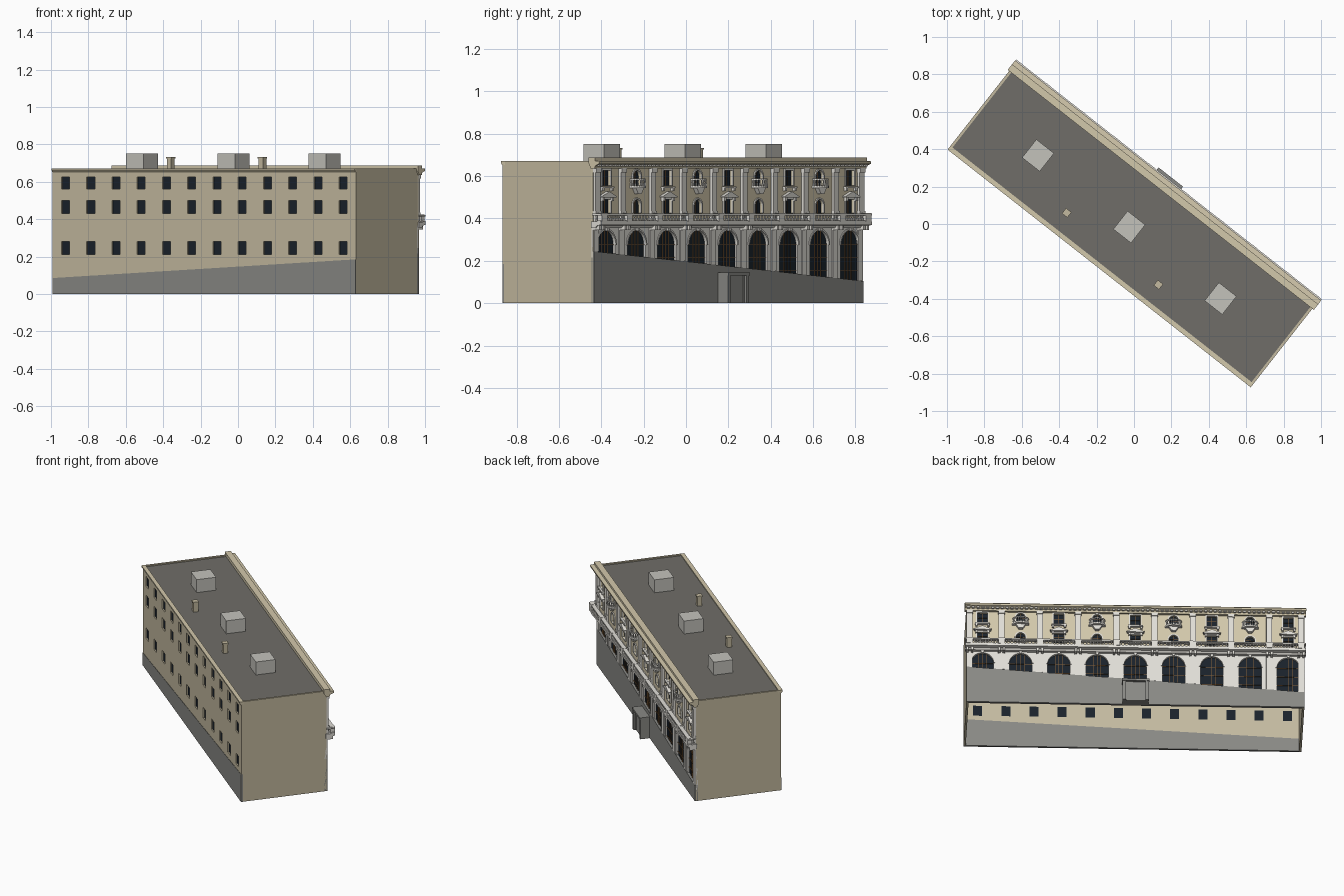
import bpy, bmesh
from math import sin, cos, pi, radians, sqrt
from mathutils import Matrix, Vector

if "Cube" in bpy.data.objects:
    bpy.data.objects.remove(bpy.data.objects["Cube"])

# Local frame: u = along the building, v = towards the decorated facade, z = up
TURN = Matrix.Rotation(radians(-38.1), 4, 'Z')
L, VB, VF, PITCH = 1.03, -0.292, 0.25, 0.233
COL = dict(tan=(.55, .49, .35), cream=(.65, .58, .41), stone=(.75, .73, .68), plinth=(.25, .25, .235),
           roof=(.16, .155, .14), glass=(.01, .016, .024), bar=(.22, .11, .04), unit=(.55, .54, .5))
mats = {}
for k, c in COL.items():
    mats[k] = bpy.data.materials.new(k)
    mats[k].diffuse_color = (*c, 1)
parts = {}


def part(name, mat):
    return parts.setdefault(name, (bmesh.new(), mat))[0]


def extrude(bm, pts, vec):
    a = [bm.verts.new(p) for p in pts]
    b = [bm.verts.new(Vector(p) + Vector(vec)) for p in pts]
    bm.faces.new(a)
    bm.faces.new(b[::-1])
    for i in range(len(a)):
        j = (i + 1) % len(a)
        bm.faces.new((a[i], b[i], b[j], a[j]))


def box(bm, u0, u1, v0, v1, z0, z1):
    extrude(bm, [(u0, v0, z0), (u1, v0, z0), (u1, v1, z0), (u0, v1, z0)], (0, 0, z1 - z0))


def along(bm, prof, u0=-L, u1=L):
    extrude(bm, [(u0, v, z) for v, z in prof], (u1 - u0, 0, 0))


def slab(bm, loop, v0, v1):
    extrude(bm, [(u, v0, z) for u, z in loop], (0, v1 - v0, 0))


def panel(bm, loops, v0, v1):
    # wall sheet with holes, filled from a flat curve
    cu = bpy.data.curves.new("tmp", 'CURVE')
    cu.dimensions, cu.fill_mode, cu.extrude = '2D', 'BOTH', (v1 - v0) / 2
    for lp in loops:
        s = cu.splines.new('POLY')
        s.points.add(len(lp) - 1)
        for p, (x, y) in zip(s.points, lp):
            p.co = (x, y, 0, 1)
        s.use_cyclic_u = True
    ob = bpy.data.objects.new("tmp", cu)
    bpy.context.collection.objects.link(ob)
    dg = bpy.context.evaluated_depsgraph_get()
    me = bpy.data.meshes.new_from_object(ob.evaluated_get(dg))
    me.transform(Matrix.Translation((0, (v0 + v1) / 2, 0)) @ Matrix.Rotation(pi / 2, 4, 'X'))
    me.materials.clear()
    bm.from_mesh(me)
    bpy.data.objects.remove(ob)
    bpy.data.meshes.remove(me)


def rect(u, w, z0, z1):
    return [(u - w, z0), (u + w, z0), (u + w, z1), (u - w, z1)]


def arch(u, w, zl, zr, top, n=14):
    return [(u - w, zl), (u + w, zr)] + [(u + w * cos(pi * i / n), top - w + w * sin(pi * i / n)) for i in range(n + 1)]


def baluster(bm, u, v, z0, z1, r):
    h = (z1 - z0) / 2
    for zc, a, b in ((z0 + h / 2, r, r * .8), (z0 + h * 1.5, r * .5, r * .8)):
        bmesh.ops.create_cone(bm, segments=6, radius1=a, radius2=b, depth=h, matrix=Matrix.Translation((u, v, zc)))


def half_disc(u, v, z, r, d, n=12):
    return [(u + r * cos(pi * i / n), v + d * sin(pi * i / n), z) for i in range(n + 1)]


front_slope = lambda u: .175 + .068 * u
rear_slope = lambda u: .135 + .0485 * u
glass, bars = part("window_glass", 'glass'), part("glazing_bars", 'bar')

# Plain rear wall with three rows of windows
holes = [rect((i - 5.5) * .1715, .0275, a, b) for i in range(12) for a, b in ((.21, .28), (.43, .5), (.56, .625))]
panel(part("rear_wall", 'tan'), [[(-L, rear_slope(-L)), (L, rear_slope(L)), (L, .66), (-L, .66)]] + holes, VB, VB + .012)
for h in holes:
    slab(glass, h, VB + .008, VB + .012)
slab(part("rear_plinth", 'plinth'), [(-L, 0), (L, 0), (L, rear_slope(L)), (-L, rear_slope(-L))], VB - .002, VB + .012)
along(part("rear_cornice", 'cream'), [(VB + .015, .652), (VB - .003, .652), (VB - .01, .662), (VB - .01, .672), (VB + .015, .672)])

# End walls with low parapets, and roof
for s in (-1, 1):
    a, b = sorted((s * L, s * (L - .014)))
    box(part("end_walls", 'tan'), a, b, VB, VF, 0, .672)
box(part("roof", 'roof'), -L + .012, L - .012, VB + .012, VF - .01, .645, .665)
for i in (-1, 0, 1):
    u = i * .62 - .01
    box(part("roof_units", 'unit'), u - .06, u + .06, -.09, .034, .66, .752)
for u in (-.32, .303):
    box(part("chimneys", 'tan'), u - .015, u + .015, -.19, -.16, .66, .725)
    box(part("chimneys", 'tan'), u - .018, u + .018, -.193, -.157, .725, .733)

# Facade openings: arcade below, alternating square and round-headed windows above
bays = [(i - 4) * PITCH for i in range(9)]
arcade, upper, surround = [], [], []
for i, u in enumerate(bays):
    w, top = .069, .345
    lo, hi = front_slope(u - w) - .006, front_slope(u + w) - .006
    arcade.append(arch(u, w, lo, hi, top))
    for d in (-.023, 0, .023):
        box(bars, u + d - .0012, u + d + .0012, .24, .244, front_slope(u + d), top - w + sqrt(w * w - d * d))
    for z in (top - w, top - w - .06, top - w - .12):
        if z > front_slope(u + w):
            box(bars, u - w, u + w, .24, .244, z - .0012, z + .0012)
    for z0, z1 in ((.425, .49), (.555, .627)):
        if i % 2:
            upper.append(arch(u, .028, z0, z0, z1))
            surround += [arch(u, .036, z0, z0, z1 + .008), arch(u, .028, z0 + .001, z0 + .001, z1)]
        else:
            upper.append(rect(u, .03, z0, z1))
            surround += [rect(u, .038, z0 - .002, z1 + .008), rect(u, .03, z0, z1)]
        box(bars, u - .0012, u + .0012, .24, .243, z0, z1)
        box(bars, u - .028, u + .028, .24, .243, z0 + .04, z0 + .042)
panel(part("arcade_wall", 'stone'), [[(-L, front_slope(-L) - .03), (L, front_slope(L) - .03), (L, .366), (-L, .366)]] + arcade, .238, VF)
panel(part("upper_facade", 'cream'), [[(-L, .366), (L, .366), (L, .66), (-L, .66)]] + upper, .238, VF)
panel(part("window_surrounds", 'stone'), surround, VF, .257)
for lp in arcade + upper:
    slab(glass, lp, .236, .24)
slab(part("facade_plinth", 'plinth'), [(-L, 0), (L, 0), (L, front_slope(L)), (-L, front_slope(-L))], .238, .256)

# Arch mouldings and keystones
mould = part("arch_mouldings", 'stone')
for u in bays:
    for s0, s1 in zip(range(14), range(1, 15)):
        ring = [(u + r * cos(pi * s / 14), .276 + r * sin(pi * s / 14)) for r, s in ((.069, s0), (.077, s0), (.077, s1), (.069, s1))]
        slab(mould, ring, VF, .256)
    slab(mould, [(u - .007, .34), (u + .007, .34), (u + .011, .364), (u - .011, .364)], VF, .266)

# Pilasters with base and capital, on every bay line
edges = [max(-1.01, min(1.01, (k - 4.5) * PITCH)) for k in range(10)]
pil = part("pilasters", 'stone')
for u in edges:
    box(pil, u - .018, u + .018, VF, .264, .385, .635)
    box(pil, u - .02, u + .02, VF, .268, .42, .435)
    box(pil, u - .02, u + .02, VF, .27, .618, .638)
    box(pil, u - .018, u + .018, VF, .256, front_slope(u), .355)

# Long balcony with brackets and balustrade
bal = part("long_balcony", 'stone')
E = L + .008
along(bal, [(.245, .356), (.27, .356), (.28, .366), (.303, .37), (.303, .385), (.245, .385)], -E, E)
along(bal, [(.28, .385), (.3, .385), (.3, .39), (.28, .39)], -E, E)
along(bal, [(.277, .415), (.303, .415), (.303, .423), (.277, .423)], -E, E)
for s in (-1, 1):
    box(bal, s * 1.025 - .012, s * 1.025 + .012, .25, .303, .415, .423)
    baluster(bal, s * 1.025, .263, .385, .415, .006)
for u in edges:
    box(bal, u - .02, u + .02, .276, .304, .385, .425)
    for d in (-.014, .014):
        box(bal, u + d - .007, u + d + .007, VF, .29, .345, .37)
for a, b in zip(edges, edges[1:]):
    n = 9
    for j in range(n):
        baluster(bal, a + .03 + (b - a - .06) * j / (n - 1), .29, .39, .415, .006)

# Pediments and sills on square bays, small curved balconies on round bays
trim, curved = part("pediments_and_sills", 'stone'), part("curved_balconies", 'stone')
for i, u in enumerate(bays):
    if i % 2:
        extrude(curved, half_disc(u, VF, .543, .052, .042), (0, 0, .01))
        slab(curved, [(u - .012, .515), (u + .012, .515), (u + .03, .543), (u - .03, .543)], VF, .272)
        outer, inner = half_disc(u, VF, .582, .05, .04), half_disc(u, VF, .582, .042, .032)
        for k in range(12):
            extrude(curved, [outer[k], outer[k + 1], inner[k + 1], inner[k]], (0, 0, .006))
        for p in half_disc(u, VF, 0, .046, .036, 10):
            baluster(curved, p[0], p[1] + .003, .553, .582, .0045)
    else:
        box(trim, u - .045, u + .045, VF, .268, .543, .552)
        for d in (-.036, .036):
            box(trim, u + d - .006, u + d + .006, VF, .264, .53, .543)
            box(trim, u + d - .007, u + d + .007, VF, .266, .482, .5)
        box(trim, u - .052, u + .052, VF, .274, .499, .505)
        slab(trim, [(u - .054, .505), (u + .054, .505), (u, .527)], VF, .272)

# Top entablature with dentils and attic strip
ent = part("facade_cornice", 'cream')
C = L + .01
along(ent, [(.245, .635), (.266, .635), (.27, .648), (.278, .652), (.294, .658), (.296, .67), (.27, .672), (.27, .687), (.232, .687), (.232, .66)], -C, C)
for j in range(70):
    u = (j - 34.5) * .0295
    box(part("dentils", 'stone'), u - .008, u + .008, .265, .284, .645, .656)

# Entrance portal in the plinth
door = part("entrance_portal", 'plinth')
for s in (-1, 1):
    box(door, s * .07 - .01, s * .07 + .01, .25, .315, 0, .132)
    box(door, s * .06 - .006, s * .06 + .006, .25, .305, 0, .13)
box(door, -.083, .083, .25, .319, .132, .145)
box(door, -.06, .06, .25, .3, 0, .132)

# Turn every part into an object at the building's angle
for name, (bm, mat) in parts.items():
    bmesh.ops.recalc_face_normals(bm, faces=bm.faces)
    bm.transform(TURN)
    for f in bm.faces:
        f.material_index = 0
        f.smooth = False
    me = bpy.data.meshes.new(name)
    bm.to_mesh(me)
    bm.free()
    me.materials.append(mats[mat])
    bpy.context.collection.objects.link(bpy.data.objects.new(name, me))

for m in bpy.data.materials:
    if m.users and not m.is_grease_pencil:
        m.use_nodes = True
        m.node_tree.nodes["Principled BSDF"].inputs["Base Color"].default_value = m.diffuse_color
